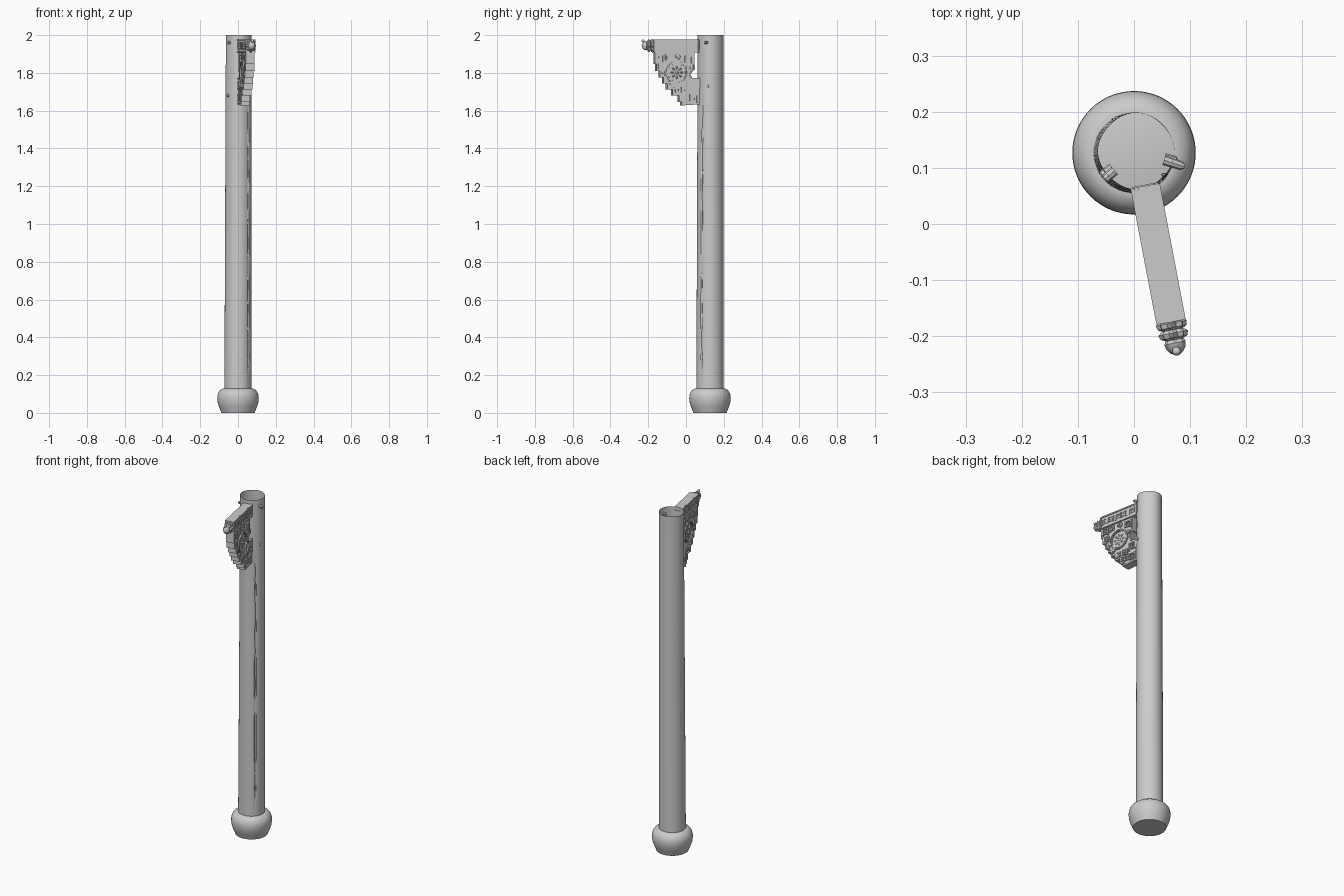
import bpy, bmesh, math, random
from mathutils import Matrix, Vector

if "Cube" in bpy.data.objects:
    bpy.data.objects.remove(bpy.data.objects["Cube"])

random.seed(4)
TAU = math.tau


def finish(name, bm, matrix=Matrix(), smooth=True, recalc=True):
    if recalc:
        bmesh.ops.recalc_face_normals(bm, faces=bm.faces)
    me = bpy.data.meshes.new(name)
    bm.to_mesh(me)
    bm.free()
    ob = bpy.data.objects.new(name, me)
    bpy.context.collection.objects.link(ob)
    ob.matrix_world = matrix
    if smooth:
        bpy.ops.object.select_all(action='DESELECT')
        ob.select_set(True)
        bpy.context.view_layer.objects.active = ob
        bpy.ops.object.shade_smooth_by_angle(angle=math.radians(35))
    return ob


def skin(bm, rings, cap=True):
    """Bridge closed rings of points into a tube, capping the ends."""
    vr = [[bm.verts.new(p) for p in r] for r in rings]
    n = len(vr[0])
    for a, b in zip(vr, vr[1:]):
        for i in range(n):
            bm.faces.new((a[i], a[(i + 1) % n], b[(i + 1) % n], b[i]))
    if cap:
        bm.faces.new(vr[0][::-1])
        bm.faces.new(vr[-1])


def circle(r, z, n=64):
    return [(r * math.cos(TAU * i / n), r * math.sin(TAU * i / n), z) for i in range(n)]


# Rounded drum-shaped stone base
bm = bmesh.new()
profile = [(.088, 0), (.092, .012), (.1, .03), (.107, .052), (.11, .075), (.109, .092),
           (.104, .108), (.095, .12), (.085, .127), (.076, .13)]
skin(bm, [circle(r, z) for r, z in profile])
finish("stone_base", bm, Matrix.Translation((0, .127, 0)))

# Open-topped, slightly leaning timber column with a long drying crack
bm = bmesh.new()
N, ROWS = 72, 44
crack_at = round((TAU - math.radians(39)) / TAU * N)
rings = []
for k in range(ROWS + 1):
    t = k / ROWS
    depth = random.uniform(.001, .009) if .02 < t < .8 else 0
    shift = random.uniform(-.03, .03)
    ring = []
    for i in range(N):
        a = TAU * i / N
        r = .072 - .005 * t + .0012 * math.cos(4 * a) * t
        if i == crack_at:
            r -= depth
            a += shift
        ring.append((.004 * t + r * math.cos(a), .127 + .003 * t + r * math.sin(a), .125 + 1.875 * t))
    rings.append(ring)
skin(bm, rings, cap=False)
finish("timber_column", bm, recalc=False)

# Small wooden pegs left in the column
for k, (deg, z, length) in enumerate([(-18, 1.96, .024), (-138, 1.96, .01),
                                      (-145, 1.68, .01), (-14, 1.73, .008)]):
    a = math.radians(deg)
    d = Vector((math.cos(a), math.sin(a), 0))
    bm = bmesh.new()
    skin(bm, [circle(.009, -.015, 8), circle(.008, length * .7, 8), circle(.004, length, 8)])
    pos = Vector((.004, .13, z)) + d * .067
    finish("column_peg_%d" % k, bm, Matrix.Translation(pos) @ d.to_track_quat('Z', 'Y').to_matrix().to_4x4())

# Bracket frame: local x runs outward from the column, y is thickness
d = Vector((.187, -.982, 0)).normalized()
B = Matrix.Translation((.021, .062, 0)) @ Matrix.Rotation(math.atan2(d.y, d.x), 4, 'Z')


def slab(bm, outline, thick):
    h = thick / 2
    skin(bm, [[(u, h, z) for u, z in outline], [(u, -h, z) for u, z in outline]])


def bars(bm, pts, width, thick):
    """Square-ended bars along a polyline, standing proud of both faces."""
    for a, b in zip(pts, pts[1:]):
        a, b = Vector(a), Vector(b)
        t = (b - a).normalized() * width / 2
        n = Vector((-t.y, t.x))
        slab(bm, [a - t - n, b + t - n, b + t + n, a - t + n], thick)


def fret(bm, u, z, s, flip=1, width=.007, thick=.05):
    """Square spiral key-fret of half size s."""
    pts = [(-1, -1), (-1, 1), (1, 1), (1, -.6), (-.3, -.6), (-.3, .3), (.3, .3)]
    bars(bm, [(u + flip * x * s, z + y * s) for x, y in pts], width, thick)


def scroll(bm, u, z, r0, turns, flip=1, thick=.048):
    n = int(14 * turns)
    bars(bm, [(u + flip * r0 * (1 - .75 * i / n) * math.cos(TAU * turns * i / n),
               z + r0 * (1 - .75 * i / n) * math.sin(TAU * turns * i / n))
              for i in range(n + 1)], .005, thick)


# Carved top beam with border and fret relief
bm = bmesh.new()
slab(bm, [(-.006, 1.908), (.241, 1.908), (.241, 1.978), (-.006, 1.978)], .044)
bars(bm, [(-.002, 1.974), (.237, 1.974), (.237, 1.911), (-.002, 1.911), (-.002, 1.974)], .007, .053)
for k in range(5):
    fret(bm, .028 + k * .046, 1.942, .015, 1 if k % 2 else -1, .006, .05)
    if k < 4:
        bars(bm, [(.051 + k * .046, 1.927), (.051 + k * .046, 1.957)], .004, .049)
finish("bracket_beam", bm, B, smooth=False)

# Stepped bracket panel
outline = [(.022, 1.91), (.235, 1.91), (.235, 1.852), (.226, 1.852), (.226, 1.815), (.208, 1.815),
           (.208, 1.78), (.188, 1.78), (.188, 1.748), (.168, 1.748), (.168, 1.715), (.14, 1.715),
           (.14, 1.683), (.105, 1.683), (.105, 1.65), (.09, 1.65), (.09, 1.632), (-.008, 1.632),
           (-.008, 1.77), (.03, 1.77), (.044, 1.79), (.034, 1.806), (.02, 1.82)]
bm = bmesh.new()
slab(bm, outline, .036)
finish("bracket_panel", bm, B, smooth=False)

# Fretwork relief over the panel
bm = bmesh.new()
inner = [(u + (.004 if u < .045 else -.004), z) for u, z in outline]
inner[17] = (0, 1.637)
bars(bm, inner + inner[:1], .008, .047)
fret(bm, .025, 1.665, .019)
fret(bm, .07, 1.668, .015, -1)
fret(bm, .025, 1.728, .02, -1)
fret(bm, .206, 1.878, .017)
fret(bm, .163, 1.882, .013, -1)
fret(bm, .053, 1.87, .018)
fret(bm, .2, 1.832, .013)
fret(bm, .075, 1.708, .014)
fret(bm, .118, 1.707, .012, -1)
scroll(bm, .108, 1.885, .016, 1.8)
scroll(bm, .053, 1.825, .013, 1.6, -1)
scroll(bm, .184, 1.792, .013, 1.6)
scroll(bm, .155, 1.742, .012, 1.5, -1)
finish("bracket_fretwork", bm, B, smooth=False)

# Round flower medallion on both faces
bm = bmesh.new()
C = Vector((.116, 1.802))


def ringpts(r, n=28):
    return [C + Vector((r * math.cos(TAU * i / n), r * math.sin(TAU * i / n))) for i in range(n + 1)]


bars(bm, ringpts(.056), .006, .05)
bars(bm, ringpts(.047), .003, .044)
for k in range(8):
    a = TAU * k / 8
    p = C + Vector((math.cos(a), math.sin(a))) * .026
    bmesh.ops.create_uvsphere(bm, u_segments=10, v_segments=6, radius=1, matrix=
                              Matrix.Translation((p.x, 0, p.y)) @ Matrix.Rotation(-a, 4, 'Y')
                              @ Matrix.Diagonal((.015, .023, .008, 1)))
bmesh.ops.create_uvsphere(bm, u_segments=14, v_segments=8, radius=1, matrix=
                          Matrix.Translation((C.x, 0, C.y)) @ Matrix.Diagonal((.013, .026, .013, 1)))
finish("bracket_medallion", bm, B)

# Lobed bud at the end of the beam
bm = bmesh.new()
bud = [(.236, .022), (.243, .029), (.251, .027), (.255, .02), (.261, .028), (.269, .025), (.273, .017),
       (.279, .022), (.288, .02), (.296, .013), (.301, .004)]
rings = []
for u, r in bud:
    lobe = .13 if u < .275 else .03
    rings.append([(u, .85 * r * (1 + lobe * math.cos(8 * TAU * i / 48)) * math.cos(TAU * i / 48),
                   1.944 + 1.1 * r * (1 + lobe * math.cos(8 * TAU * i / 48)) * math.sin(TAU * i / 48))
                  for i in range(48)])
skin(bm, rings)
bmesh.ops.create_uvsphere(bm, u_segments=10, v_segments=6, radius=.008,
                          matrix=Matrix.Translation((.294, 0, 1.969)))
finish("beam_end_bud", bm, B)
